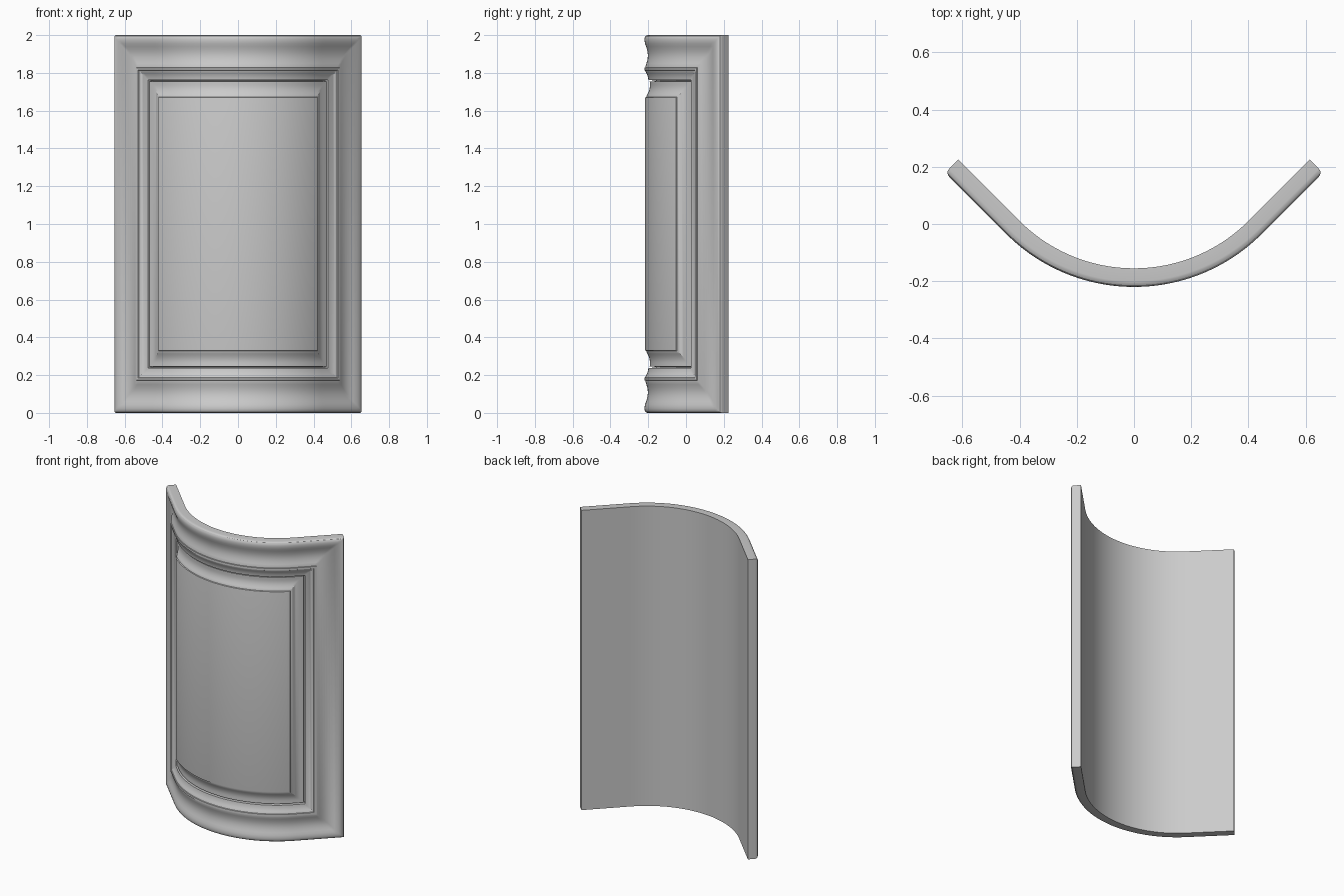
import bpy, math

if "Cube" in bpy.data.objects:
    bpy.data.objects.remove(bpy.data.objects["Cube"])

R = 0.566            # radius of the back face
CY = 0.411           # arc centre in y
FLAT = 0.303         # straight wing length after the 45 degree arc
ARC = R * math.pi / 4
HALF, HEIGHT, N = ARC + FLAT, 2.0, 64


def bend(s, d, z):
    """Map arc length s and thickness d onto the bowed plan."""
    a = max(-ARC, min(ARC, s)) / R
    rest = abs(s) - ARC if abs(s) > ARC else 0
    sign = 1 if s > 0 else -1
    x = (R + d) * math.sin(a) + sign * rest * math.cos(a)
    y = CY - (R + d) * math.cos(a) + rest * math.sin(abs(a))
    return (x, y, z)


def sweep(t0, d0, t1, d1, sag, n=8):
    """Hollow moulding between two profile points."""
    return [(t0 + (t1 - t0) * i / n,
             d0 + (d1 - d0) * i / n - sag * math.sin(math.pi * i / n)) for i in range(n + 1)]


# Moulding profile: (inset from edge, thickness from back)
profile = [(0, 0), (0, 0.045), (0.001, 0.052), (0.005, 0.059), (0.012, 0.063), (0.022, 0.065), (0.034, 0.064)]
profile += sweep(0.045, 0.062, 0.166, 0.060, 0.014)            # wide outer cove
profile += [(0.172, 0.060), (0.173, 0.065), (0.186, 0.065), (0.188, 0.061)]   # inner bead
profile += sweep(0.192, 0.060, 0.238, 0.044, 0.003, 5)         # sticking
profile += [(0.240, 0.003), (0.244, 0.003), (0.245, 0.037)]    # panel groove
profile += sweep(0.250, 0.037, 0.322, 0.054, 0.007)[1:]        # raised panel cove
profile += [(0.328, 0.055), (0.330, 0.061), (0.336, 0.062)]    # field edge

# Each ring is a bottom row and a top row, joined at its ends
verts, faces, rings = [], [], []
for t, d in profile:
    w = HALF - t
    start = len(verts)
    row = [-w + 2 * w * i / N for i in range(N + 1)]
    verts += [bend(s, d, t) for s in row]
    verts += [bend(s, d, HEIGHT - t) for s in reversed(row)]
    rings.append(start)
M = 2 * (N + 1)
for a, b in zip(rings, rings[1:]):
    for i in range(M):
        j = (i + 1) % M
        faces.append((a + i, a + j, b + j, b + i))

# Field of the panel and the plain back
for base, front in ((rings[-1], True), (rings[0], False)):
    for i in range(N):
        q = (base + i, base + i + 1, base + M - 2 - i, base + M - 1 - i)
        faces.append(q if front else q[::-1])

mesh = bpy.data.meshes.new("curved_panel_door")
mesh.from_pydata(verts, [], faces)
mesh.update()
door = bpy.data.objects.new("curved_panel_door", mesh)
bpy.context.collection.objects.link(door)
bpy.context.view_layer.objects.active = door
door.select_set(True)
bpy.ops.object.shade_smooth_by_angle(angle=math.radians(30))
